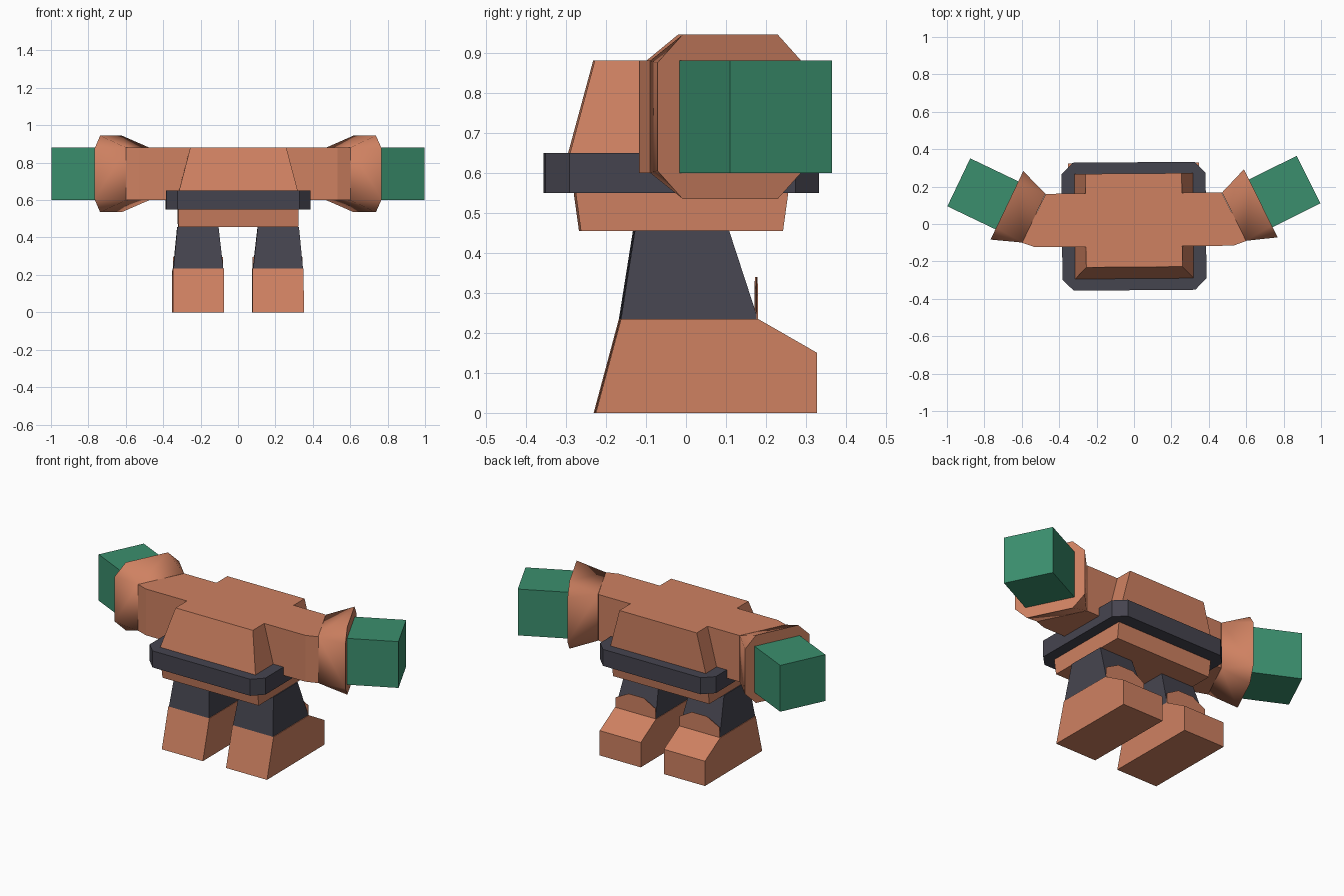
import bpy, bmesh, math
from mathutils import Vector

if "Cube" in bpy.data.objects:
    bpy.data.objects.remove(bpy.data.objects["Cube"])

YAW = math.radians(0.45)      # the whole model stands turned very slightly


def mat(name, rgb):
    m = bpy.data.materials.new(name)
    m.diffuse_color = (*rgb, 1)
    m.use_nodes = True
    m.node_tree.nodes["Principled BSDF"].inputs["Base Color"].default_value = m.diffuse_color
    return m


CLAY = mat("clay orange", (0.62, 0.22, 0.12))
DARK = mat("charcoal", (0.06, 0.058, 0.078))
GREEN = mat("green", (0.043, 0.275, 0.155))


def finish(name, bm, m, mirror=False):
    bmesh.ops.recalc_face_normals(bm, faces=bm.faces)
    me = bpy.data.meshes.new(name)
    bm.to_mesh(me)
    bm.free()
    me.materials.append(m)
    ob = bpy.data.objects.new(name, me)
    bpy.context.collection.objects.link(ob)
    ob.rotation_euler.z = YAW
    if mirror:
        mod = ob.modifiers.new("mirror", 'MIRROR')
        mod.use_mirror_merge = False
    return ob


def loft(name, rings, m, mirror=False):
    """Join rings of equal point count and cap both ends."""
    bm = bmesh.new()
    vs = [[bm.verts.new(p) for p in r] for r in rings]
    n = len(vs[0])
    for a, b in zip(vs, vs[1:]):
        for i in range(n):
            bm.faces.new((a[i], a[(i + 1) % n], b[(i + 1) % n], b[i]))
    bm.faces.new(vs[0][::-1])
    bm.faces.new(vs[-1])
    return finish(name, bm, m, mirror)


def rect(x0, x1, y0, y1, z):
    return [(x0, y0, z), (x1, y0, z), (x1, y1, z), (x0, y1, z)]


def octagon(a, b, c):
    return [(-a, -b + c), (-a + c, -b), (a - c, -b), (a, -b + c),
            (a, b - c), (a - c, b), (-a + c, b), (-a, b - c)]


# Torso, hips and belt
torso = loft("torso", [rect(-.325, .325, -.30, .27, .62),
                       rect(-.257, .257, -.23, .27, .88)], CLAY)
loft("hips", [rect(-.32, .32, -.265, .24, .455),
              rect(-.322, .322, -.285, .26, .60)], CLAY)
belt = [(x, y - .012) for x, y in octagon(.385, .342, .06)]
loft("belt", [[(x, y, z) for x, y in belt] for z in (.55, .65)], DARK)

# Shoulders: one bar joined into the torso
half = [(.53, -.12), (.60, -.095), (.47, .165)]
outline = half + [(-x, y) for x, y in reversed(half)]
bar = loft("shoulder_bar", [[(x, y, z) for x, y in outline] for z in (.60, .88)], CLAY)
bar.hide_render = True
bar.hide_viewport = True
union = torso.modifiers.new("shoulders", 'BOOLEAN')
union.operation = 'UNION'
union.solver = 'EXACT'
union.object = bar

# Arms bend towards the back: points along the arm axis
ANG = math.radians(26)
U = Vector((math.cos(ANG), math.sin(ANG), 0))
V = Vector((-math.sin(ANG), math.cos(ANG), 0))
START = Vector((.535, .035, .74))


def on_arm(d, v, z):
    return START + U * d + V * v + Vector((0, 0, z))


# Flared cuff from a square to an octagon
bm = bmesh.new()
for s in (-1, 1):
    for t in (-1, 1):
        bm.verts.new(on_arm(0, s * .144, t * .14))
for v, z in octagon(.203, .205, .07):
    bm.verts.new(on_arm(.16, v, z))
bmesh.ops.convex_hull(bm, input=bm.verts)
bmesh.ops.dissolve_limit(bm, angle_limit=.01, verts=bm.verts, edges=bm.edges)
cuff = finish("cuff", bm, CLAY, mirror=True)
bpy.context.view_layer.objects.active = cuff
cuff.select_set(True)
bpy.ops.object.shade_smooth_by_angle(angle=math.radians(50))
cuff.select_set(False)

# Fist
sq = [(-.142, -.14), (.142, -.14), (.142, .14), (-.142, .14)]
loft("fist", [[on_arm(d, v, z) for v, z in sq] for d in (.12, .445)], GREEN, True)

# Legs
loft("leg", [rect(.08, .346, -.165, .177, .235),
             rect(.105, .325, -.13, .105, .456)], DARK, True)

# Feet: side profile swept across
foot = [(-.228, 0), (.325, 0), (.325, .15), (.177, .235), (-.165, .235)]
loft("foot", [[(x, y, z) for y, z in foot] for x in (.077, .35)], CLAY, True)

# Thin peaked plate rising behind each leg
plate = [(.08, .23), (.346, .23), (.346, .295), (.26, .34), (.16, .34), (.08, .295)]
loft("calf_plate", [[(x, y, z) for x, z in plate] for y in (.174, .177)], CLAY, True)
